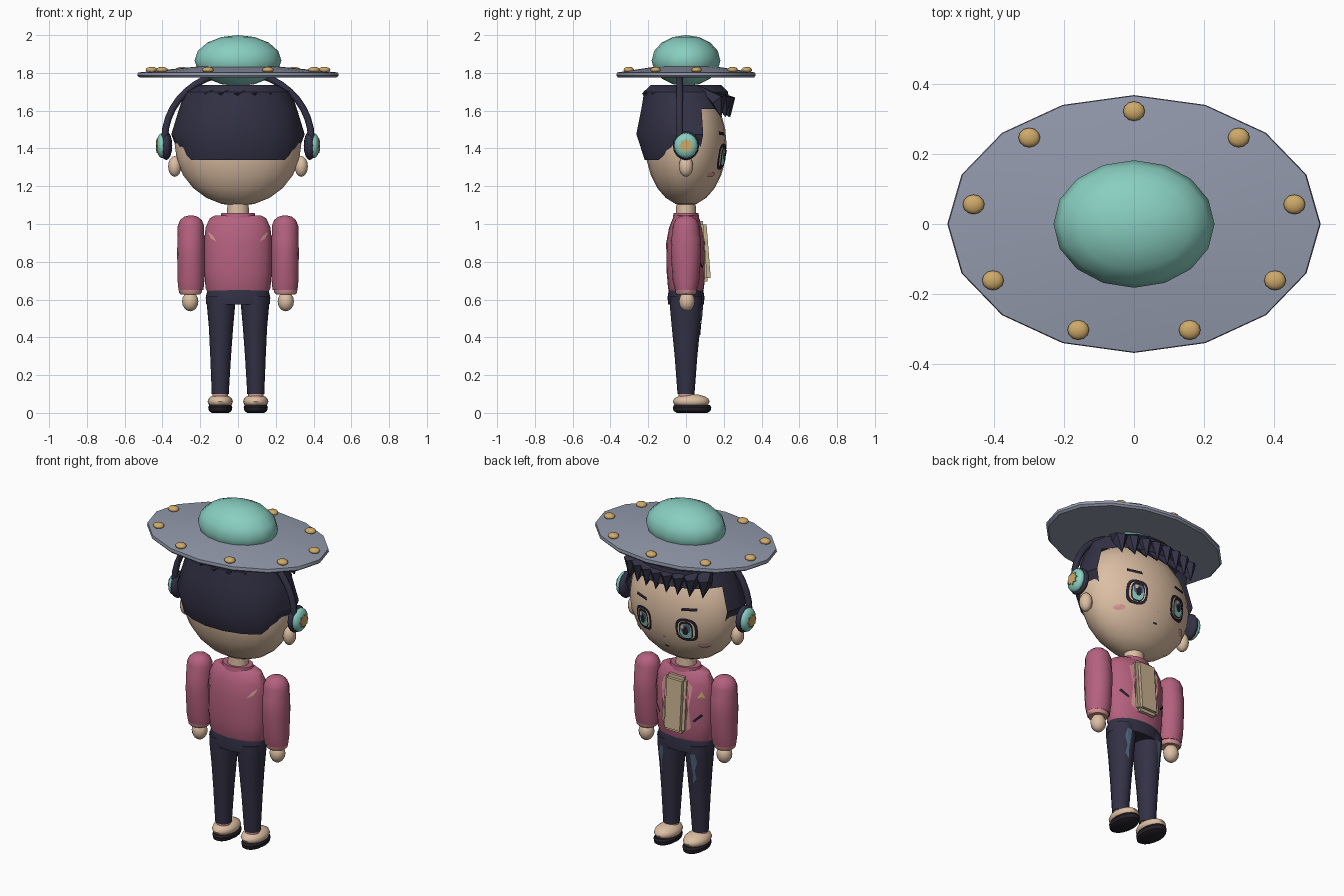
import bpy, bmesh, math
from math import sin, cos, pi, radians
from mathutils import Vector
from mathutils.bvhtree import BVHTree

cube = bpy.data.objects.get("Cube")
if cube:
    bpy.data.objects.remove(cube, do_unlink=True)


def material(name, *rgb):
    m = bpy.data.materials.new(name)
    m.use_nodes = True
    m.diffuse_color = (*rgb, 1)
    m.node_tree.nodes["Principled BSDF"].inputs["Base Color"].default_value = (*rgb, 1)
    return m


navy = material("navy", .033, .031, .06)
skin = material("skin", .72, .52, .37)
pink = material("jacket pink", .46, .12, .21)
blush = material("light pink", .68, .31, .30)
teal = material("teal", .25, .62, .53)
grey = material("hat grey", .29, .32, .41)
gold = material("gold", .62, .40, .14)
slate = material("slate blue", .08, .12, .19)
tan = material("shirt tan", .58, .44, .28)
black = material("near black", .018, .015, .022)


def finish(name, bm, mat, angle=35):
    bmesh.ops.recalc_face_normals(bm, faces=bm.faces)
    mesh = bpy.data.meshes.new(name)
    bm.to_mesh(mesh)
    bm.free()
    mesh.materials.append(mat)
    mesh.polygons.foreach_set("use_smooth", [True] * len(mesh.polygons))
    mesh.set_sharp_from_angle(angle=radians(angle))
    ob = bpy.data.objects.new(name, mesh)
    bpy.context.collection.objects.link(ob)
    return ob


def loft(name, rings, mat, n=16, cx=0, cy=0, cut=None):
    """Stack of ellipses (z, rx, ry, optional x shift); cut removes faces by rule."""
    bm = bmesh.new()
    loops = []
    for z, rx, ry, *dx in rings:
        x0 = cx + (dx[0] if dx else 0)
        loops.append([bm.verts.new((x0 + rx * cos(2 * pi * i / n),
                                    cy + ry * sin(2 * pi * i / n), z)) for i in range(n)])
    for a, b in zip(loops, loops[1:]):
        for i in range(n):
            j = (i + 1) % n
            bm.faces.new((a[i], a[j], b[j], b[i]))
    bm.faces.new(loops[-1])
    if cut:
        cut(bm)
    else:
        bm.faces.new(loops[0][::-1])
    return finish(name, bm, mat)


def ball(name, center, size, mat, n=16):
    bm = bmesh.new()
    bmesh.ops.create_uvsphere(bm, u_segments=n, v_segments=max(8, n // 2), radius=1)
    for v in bm.verts:
        v.co = Vector(center) + v.co * Vector(size)
    return finish(name, bm, mat, 50)


def decal(name, target, pts, mat, lift=.006, side=1):
    """Thin patch of (x, z) points draped on the target; side 1 is +y, -1 is -y."""
    me = target.data
    tree = BVHTree.FromPolygons([v.co for v in me.vertices], [p.vertices for p in me.polygons])
    bm = bmesh.new()

    def drape(x, z):
        hit = tree.ray_cast(Vector((x, side, z)), Vector((0, -side, 0)))[0]
        return bm.verts.new((x, (hit.y if hit else 0) + side * lift, z))
    ring = [drape(*p) for p in pts]
    hub = drape(sum(p[0] for p in pts) / len(pts), sum(p[1] for p in pts) / len(pts))
    for a, b in zip(ring, ring[1:] + ring[:1]):
        bm.faces.new((a, b, hub) if side < 0 else (b, a, hub))
    mesh = bpy.data.meshes.new(name)
    bm.to_mesh(mesh)
    bm.free()
    mesh.materials.append(mat)
    ob = bpy.data.objects.new(name, mesh)
    bpy.context.collection.objects.link(ob)


def oval(x, z, rx, rz, n=16, power=1.0):
    def p(t):
        return math.copysign(abs(t) ** power, t)
    return [(x + rx * p(cos(2 * pi * i / n)), z + rz * p(sin(2 * pi * i / n))) for i in range(n)]


# Saucer hat with dome and studs
loft("hat_disc", [(1.775, .52, .36), (1.785, .533, .368), (1.802, .53, .366), (1.835, .2, .15)], grey)
ball("hat_dome", (0, 0, 1.865), (.23, .182, .135), teal)
for i in range(9):
    a = pi / 2 + i * 2 * pi / 9
    ball("hat_stud", (.465 * cos(a), .322 * sin(a), 1.816), (.031, .028, .016), gold, 12)

# Head, neck and ears
head = ball("head", (0, 0, 1.42), (.335, .215, .325), skin, 24)
loft("neck", [(1.0, .06, .055), (1.14, .055, .05)], skin)
for s in (1, -1):
    ball("ear", (s * .335, 0, 1.305), (.035, .038, .055), skin, 12)


# Hair cap, open over the face and raised at the sides
def open_face(bm):
    for v in bm.verts:
        if v.co.z < 1.36 and v.co.y > -.12:
            v.co.z = 1.40
    gone = [f for f in bm.faces if f.calc_center_median().y > .095 and f.calc_center_median().z < 1.6]
    bmesh.ops.delete(bm, geom=gone, context='FACES')


loft("hair_cap", [(1.34, .325, .222), (1.475, .353, .267), (1.61, .312, .24),
                  (1.70, .28, .225), (1.735, .215, .19)], navy, 18, cut=open_face)

# Fringe locks at the front
bm = bmesh.new()
for i in range(8):
    x = -.238 + i * .068
    y = .25 * math.sqrt(1 - (x / .4) ** 2)
    pts = [(0, y + .012, 1.67), (0, y - .015, 1.565)]
    for k in (-1, 1):
        pts += [(x * -.2 + k * .033, .06, 1.735), (k * .036, y - .015, 1.675), (k * .03, y - .06, 1.64)]
    lock = [bm.verts.new((x + p[0], p[1], p[2])) for p in pts]
    bmesh.ops.convex_hull(bm, input=lock)
finish("hair_fringe", bm, navy, 15)

# Small tufts round the crown
bm = bmesh.new()
for i in range(9):
    a = pi + pi * (i + .5) / 9
    c = Vector((.255 * cos(a), .215 * sin(a), 1.69))
    t = Vector((-sin(a), cos(a), 0))
    out = Vector((cos(a), sin(a), 0))
    tuft = [c - t * .04, c + t * .04 + Vector((0, 0, .02)), c + out * .018, c - Vector((0, 0, .025))]
    bmesh.ops.convex_hull(bm, input=[bm.verts.new(p) for p in tuft])
finish("hair_tufts", bm, navy, 15)

# Headphones
curve = bpy.data.curves.new("headphone_band", 'CURVE')
curve.dimensions = '3D'
curve.bevel_depth = .018
curve.bevel_resolution = 2
path = curve.splines.new('POLY')
path.points.add(20)
for i, p in enumerate(path.points):
    a = pi * i / 20
    p.co = (.388 * cos(a), -.033, 1.45 + .355 * sin(a), 1)
curve.materials.append(navy)
bpy.context.collection.objects.link(bpy.data.objects.new("headphone_band", curve))
for s in (1, -1):
    ball("ear_cup", (s * .38, 0, 1.415), (.032, .07, .077), navy)
    ball("ear_cup_cover", (s * .402, 0, 1.415), (.03, .062, .067), teal)
    bm = bmesh.new()
    star = [bm.verts.new((s * (.433 - .1 * (r - .02) * (r > .03)), r * cos(pi * i / 8), 1.415 + r * sin(pi * i / 8)))
            for i in range(16) for r in [(.038, .028)[i % 2]]]
    base = bm.faces.new(star)
    bmesh.ops.extrude_face_region(bm, geom=[base])
    for v in star:
        v.co.x -= s * .009
    finish("ear_cup_badge", bm, gold, 20)

# Face details
for s in (1, -1):
    ex, ez = s * .138, 1.357
    layers = [("eye_outline", 0, 0, .06, .07, black), ("eye_white", 0, 0, .046, .055, skin),
              ("iris_edge", 0, 0, .038, .055, black), ("iris", 0, -.004, .032, .044, teal),
              ("iris_top", 0, .012, .028, .026, slate), ("pupil", 0, 0, .015, .026, black),
              ("eye_glint", .014, .024, .009, .012, skin)]
    for k, (nm, dx, dz, rx, rz, mat) in enumerate(layers):
        decal(nm, head, oval(ex + dx, ez + dz, rx, rz, 16, .7), mat, .006 + .0022 * k)
    decal("eyebrow", head, [(s * .11, 1.468), (s * .115, 1.485), (s * .195, 1.49), (s * .195, 1.473)], black, .008)
    decal("cheek", head, oval(s * .212, 1.262, .028, .014), blush, .007)
decal("nose", head, oval(0, 1.285, .008, .005, 8), blush)
decal("mouth", head, oval(0, 1.222, .015, .005, 8), black)

# Jacket
torso = loft("jacket_body", [(.64, .162, .088), (.66, .172, .095), (.75, .178, .103), (.9, .18, .105),
                             (.98, .172, .09), (1.03, .15, .07), (1.046, .12, .055)], pink, 20)
loft("jacket_collar", [(1.03, .095, .07), (1.058, .088, .066), (1.058, .066, .056)], pink)
panel = bmesh.new()
bmesh.ops.create_cube(panel, size=1)
for v in panel.verts:
    v.co = Vector((v.co.x * .135, .085 + v.co.y * .095, .855 + v.co.z * .32))
    if v.co.z > .9:
        v.co.y -= .025
bmesh.ops.bevel(panel, geom=panel.edges[:], offset=.018, segments=2, affect='EDGES')
finish("shirt_panel", panel, tan)
for s in (1, -1):
    decal("lapel", torso, [(s * .06, .70), (s * .095, .73), (s * .085, .85), (s * .1, .97), (s * .06, 1.0)], blush)
    decal("pocket_slit", torso, [(s * .105, .775), (s * .112, .765), (s * .153, .805), (s * .146, .818)], black)
    decal("back_patch", torso, [(s * .16, .96), (s * .145, .925), (s * .112, .905), (s * .135, .94)],
          blush, .006, -1)
decal("chest_badge", torso, [(-.125, .905), (-.162, .905), (-.145, .945)], gold)

# Arms
for s in (1, -1):
    loft("sleeve", [(.65, .066, .058), (.70, .071, .07), (.84, .073, .08), (.93, .072, .078), (.945, .07, .072),
                    (.99, .07, .07), (1.02, .058, .058), (1.038, .037, .038), (1.045, .012, .012)], pink, cx=s * .249)
    loft("cuff", [(.628, .052, .05), (.636, .06, .055), (.662, .064, .057)], blush, cx=s * .252)
    ball("hand", (s * .253, .005, .59), (.043, .042, .052), skin, 12)

# Trousers
loft("trouser_hips", [(.575, .168, .094), (.61, .171, .098), (.66, .16, .09)], navy, 20)
for s in (1, -1):
    leg = loft("trouser_leg", [(.10, .045, .045, s * .004), (.3, .055, .06, s * .002), (.45, .064, .075), (.56, .074, .085),
                               (.62, .078, .085)], navy, cx=s * .09)
    decal("faded_patch", leg, [(s * .085, .57), (s * .115, .58), (s * .125, .53), (s * .112, .48), (s * .118, .43),
                               (s * .098, .40), (s * .1, .47), (s * .09, .52)], slate)

    # Feet
    loft("sock", [(.07, .04, .04), (.115, .04, .04)], blush, cx=s * .094)
    ball("shoe", (s * .094, .028, .06), (.067, .098, .04), skin)
    loft("shoe_sole", [(0, .045, .08), (.01, .06, .098), (.03, .064, .102), (.042, .058, .095)], black,
         cx=s * .094, cy=.032)
